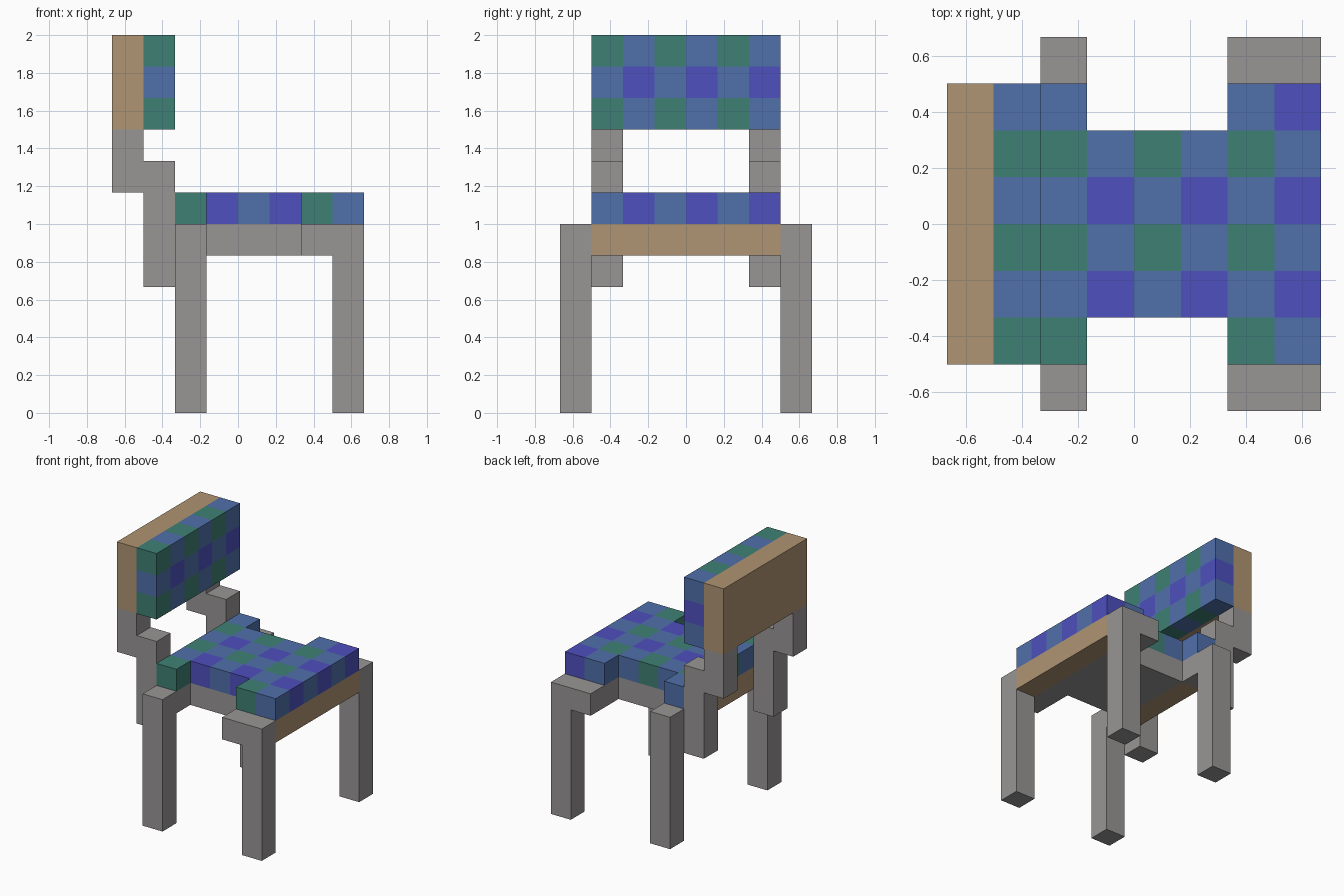
import bpy
import bmesh
from itertools import product
from mathutils import Vector

U = 1 / 6                                # edge length of one block
ORIGIN = Vector((-4 * U, -4 * U, 0))     # corner of the block grid

cube = bpy.data.objects.get("Cube")
if cube:
    bpy.data.objects.remove(cube, do_unlink=True)


def make_material(name, hex_code):
    srgb = [int(hex_code[n:n + 2], 16) / 255 for n in (0, 2, 4)]
    rgba = [((c + 0.055) / 1.055) ** 2.4 for c in srgb] + [1]
    mat = bpy.data.materials.new(name)
    mat.use_nodes = True
    mat.diffuse_color = rgba
    bsdf = mat.node_tree.nodes["Principled BSDF"]
    bsdf.inputs["Base Color"].default_value = rgba
    bsdf.inputs["Roughness"].default_value = 0.9
    return mat


grey = make_material("grey_metal", "999595")
tan = make_material("tan_wood", "AF9473")
cloth = [make_material("green_cloth", "3E8075"),
         make_material("blue_cloth", "5070AA"),
         make_material("violet_cloth", "4E50BE")]


def span(x, y, z):
    """Block cells from inclusive (first, last) ranges on each axis."""
    return set(product(*(range(a, b + 1) for a, b in (x, y, z))))


def build(name, cells, materials, rule=lambda cell: 0):
    """Outer skin of a set of blocks, with the material chosen per block."""
    bm = bmesh.new()
    for cell in sorted(cells):
        for axis, side in product(range(3), (0, 1)):
            neighbour = list(cell)
            neighbour[axis] += 2 * side - 1
            if tuple(neighbour) in cells:
                continue
            corners = []
            for u, v in ((0, 0), (1, 0), (1, 1), (0, 1)):
                p = Vector(cell)
                p[axis] += side
                p[(axis + 1) % 3] += u
                p[(axis + 2) % 3] += v
                corners.append(bm.verts.new(ORIGIN + p * U))
            face = bm.faces.new(corners if side else corners[::-1])
            face.material_index = rule(cell)
    bmesh.ops.remove_doubles(bm, verts=bm.verts, dist=0.001)
    if len(materials) == 1:
        bmesh.ops.dissolve_limit(bm, angle_limit=0.01, verts=bm.verts, edges=bm.edges)
    mesh = bpy.data.meshes.new(name)
    bm.to_mesh(mesh)
    bm.free()
    for mat in materials:
        mesh.materials.append(mat)
    obj = bpy.data.objects.new(name, mesh)
    bpy.context.collection.objects.link(obj)
    return obj


# Legs and stepped back posts, repeated on both sides
for side, leg_y, post_y in (("near", 0, 1), ("far", 7, 6)):
    ly, py = (leg_y, leg_y), (post_y, post_y)
    build(side + "_rear_leg", span((2, 2), ly, (0, 5)), [grey])
    build(side + "_front_leg", span((7, 7), ly, (0, 5)) | span((6, 6), ly, (5, 5)), [grey])
    build(side + "_back_post", span((1, 1), py, (4, 7)) | span((0, 0), py, (7, 8)), [grey])

# Seat outline: wide at both ends, narrow in the middle
wide, narrow = (1, 6), (2, 5)


def seat_layer(k):
    return (span((2, 2), wide, (k, k)) | span((3, 5), narrow, (k, k))
            | span((6, 7), wide, (k, k)))


# Wooden bars and the metal frame between them
front_bar = span((7, 7), wide, (5, 5))
rear_bar = span((2, 2), narrow, (5, 5))
build("seat_front_bar", front_bar, [tan])
build("seat_rear_bar", rear_bar, [tan])
build("seat_frame", seat_layer(5) - front_bar - rear_bar, [grey])
build("back_board", span((0, 0), wide, (9, 11)), [tan])

# Chequered cushions: stripes crossing in two directions
build("seat_cushion", seat_layer(6), cloth,
      lambda c: c[0] % 2 + (c[1] + 1) % 2)
build("back_cushion", span((1, 1), wide, (9, 11)), cloth,
      lambda c: (c[2] + 1) % 2 + (c[1] + 1) % 2)
